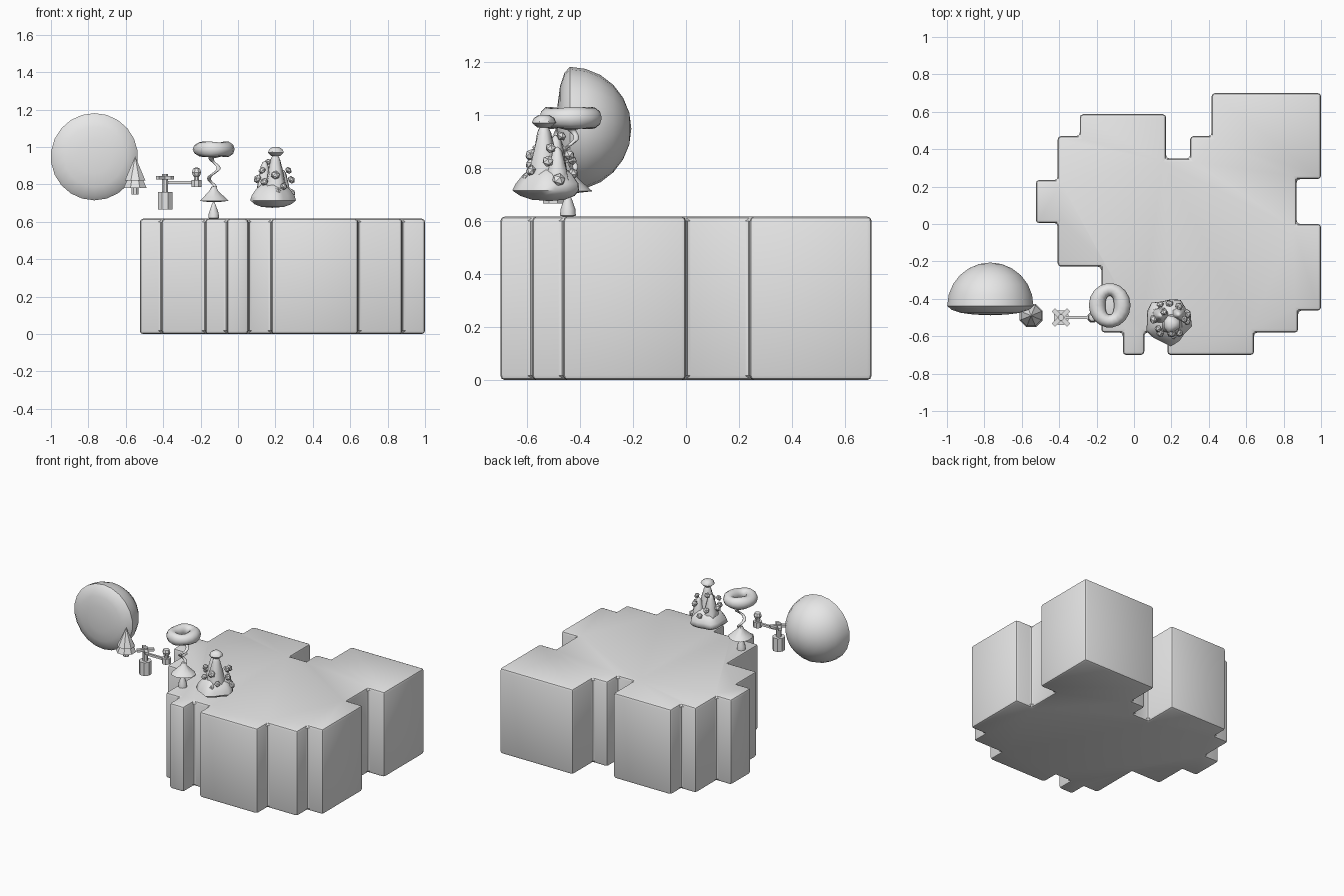
import bpy, bmesh, math, random
from mathutils import Vector, Matrix

if "Cube" in bpy.data.objects:
    bpy.data.objects.remove(bpy.data.objects["Cube"])

random.seed(4)
grey = bpy.data.materials.new("grey")
grey.diffuse_color = (0.8, 0.8, 0.8, 1)
grey.use_nodes = True
grey.node_tree.nodes["Principled BSDF"].inputs["Base Color"].default_value = grey.diffuse_color


def finish(name, bm, loc=(0, 0, 0), angle=35):
    bmesh.ops.remove_doubles(bm, verts=bm.verts, dist=1e-5)
    bmesh.ops.recalc_face_normals(bm, faces=bm.faces)
    me = bpy.data.meshes.new(name)
    bm.to_mesh(me)
    bm.free()
    me.materials.append(grey)
    ob = bpy.data.objects.new(name, me)
    ob.location = loc
    bpy.context.collection.objects.link(ob)
    bpy.ops.object.select_all(action='DESELECT')
    ob.select_set(True)
    bpy.context.view_layer.objects.active = ob
    bpy.ops.object.shade_smooth_by_angle(angle=math.radians(angle))
    return ob


def rings(name, prof, loc, n=8, angle=35, wobble=None, axis_y=False, turn=0):
    """Stack rings given as (radius, height, dx, dy) and skin them."""
    bm = bmesh.new()
    rows = []
    for p in prof:
        r, z = p[:2]
        dx, dy = p[2:] if len(p) > 2 else (0, 0)
        row = []
        for i in range(n):
            a = 2 * math.pi * (i + 0.5) / n + turn
            k = wobble(a, z) if wobble else 1
            x, y = dx + r * k * math.cos(a), dy + r * k * math.sin(a)
            row.append(bm.verts.new((x, z, y) if axis_y else (x, y, z)))
        rows.append(row)
    for a, b in zip(rows, rows[1:]):
        for i in range(n):
            j = (i + 1) % n
            bm.faces.new((a[i], a[j], b[j], b[i]))
    for row, r in ((rows[0], prof[0][0]), (rows[-1], prof[-1][0])):
        if r > 1e-4:
            bm.faces.new(row)
    return finish(name, bm, loc, angle)


def box(name, loc, size, rot=0):
    bm = bmesh.new()
    bmesh.ops.create_cube(bm, size=1)
    bmesh.ops.scale(bm, vec=size, verts=bm.verts)
    bmesh.ops.rotate(bm, matrix=Matrix.Rotation(rot, 3, 'Z'), verts=bm.verts)
    return finish(name, bm, loc)


# Stepped slab
outline = [(1, .7), (.415, .7), (.415, .47), (.3, .47), (.3, .35), (.172, .35),
           (.172, .587), (-.29, .587), (-.29, .47), (-.408, .47), (-.408, .235),
           (-.525, .235), (-.525, .005), (-.408, .005), (-.408, -.228),
           (-.175, -.228), (-.175, -.58), (-.06, -.58), (-.06, -.7), (.055, -.7),
           (.055, -.58), (.178, -.58), (.178, -.7), (.642, -.7), (.642, -.58),
           (.878, -.58), (.878, -.463), (1, -.463), (1, 0), (.87, 0),
           (.87, .24), (1, .24)]
bm = bmesh.new()
base = bm.faces.new([bm.verts.new((x, y, 0)) for x, y in outline])
ext = bmesh.ops.extrude_face_region(bm, geom=[base])
bmesh.ops.translate(bm, vec=(0, 0, .617),
                    verts=[v for v in ext["geom"] if isinstance(v, bmesh.types.BMVert)])
bmesh.ops.recalc_face_normals(bm, faces=bm.faces)
bmesh.ops.bevel(bm, geom=list(bm.edges), offset=.018, segments=2, profile=.5, affect='EDGES')
finish("stepped_slab", bm, angle=30)

# Upright dome with a shallow front
prof = [(0, -.05), (.09, -.046), (.16, -.037), (.21, -.02)]
prof += [(.233 * math.cos(a), .232 * math.sin(a)) for a in
         [math.radians(d) for d in (0, 15, 30, 45, 60, 75, 90)]]
rings("dome", prof, (-.768, -.438, .948), n=22, angle=45, axis_y=True)

# Small conifer
tx, ty = -.55, -.49
rings("tree_trunk", [(.02, .745), (.02, .79)], (tx, ty, 0))
rings("tree_lower_tier", [(.067, .78), (.025, .87)], (tx, ty, 0), angle=20)
rings("tree_upper_tier", [(.06, .82), (0, .95)], (tx, ty, 0), angle=20)

# Standpipe with cross handle and side arm
px, py = -.39, -.5
rings("pipe_base", [(.042, .665), (.042, .76)], (px, py, 0))
rings("pipe_neck", [(.018, .75), (.018, .855)], (px, py, 0))
for k in range(2):
    box("cross_handle_%d" % k, (px, py, .835), (.115, .024, .018), math.pi * (.25 + .5 * k))
box("side_arm", (-.3, py, .81), (.17, .016, .016))
rings("arm_cup", [(.03, .785), (.03, .825)], (-.222, py, 0))
rings("arm_neck", [(.014, .82), (.014, .86)], (-.222, py, 0))
rings("arm_ball", [(0, .838), (.02, .845), (.027, .865), (.02, .885), (0, .892)],
      (-.222, py, 0))

# Twisted stalk with ring cap
sx, sy = -.13, -.435
rings("stalk_foot", [(.02, .705), (.082, .712), (.06, .732), (.025, .765), (.013, .79)],
      (sx, sy, 0), n=10, wobble=lambda a, z: 1 + .06 * math.cos(3 * a))
stem = []
for i in range(25):
    t = i / 24
    amp = .028 * math.sin(math.pi * t) ** .6
    a = 2 * math.pi * 1.6 * t
    stem.append((.011 + .012 * max(0, t - .8) * 5, .77 + .19 * t,
                 amp * math.cos(a), amp * math.sin(a)))
rings("twisted_stem", stem, (sx, sy, 0), n=8, angle=60)
bm = bmesh.new()
grid = []
for i in range(18):
    a = 2 * math.pi * i / 18
    c, s = math.cos(a), math.sin(a)
    w = .045 * c * c + .034 * s * s
    lump = 1 + .08 * math.sin(3 * a + 1)
    row = []
    for j in range(10):
        b = 2 * math.pi * j / 10
        row.append(bm.verts.new(((.067 + w * math.cos(b)) * c,
                                 (.085 + w * math.cos(b)) * s,
                                 .04 * lump * math.sin(b))))
    grid.append(row)
for i in range(18):
    for j in range(10):
        p, q, m = grid[i], grid[(i + 1) % 18], (j + 1) % 10
        bm.faces.new((p[j], q[j], q[m], p[m]))
finish("ring_cap", bm, (sx, sy, .988), angle=60)
rings("cap_underside", [(.012, .942), (.045, .95), (.06, .965), (0, .975)], (sx, sy, 0), n=10)
rings("teardrop_stud", [(0, .612), (.03, .62), (.028, .645), (.012, .69), (0, .715)],
      (sx, -.445, 0), n=10, angle=60)

# Rocky mound with two peaks
rx, ry = .183, -.515
lobes = lambda a, z: 1 + .09 * math.cos(5 * a + .6) + .03 * math.sin(3 * a)
rings("mound", [(0, .675), (.06, .68), (.1, .695), (.122, .715, 0, -.005),
                (.115, .74), (.09, .775), (.06, .80), (0, .82)],
      (rx, ry, 0), n=15, angle=60, wobble=lobes)
for name, dx, dy, r, top in (("tall_peak", .018, -.02, .062, .965),
                             ("left_peak", -.04, .025, .05, .925),
                             ("right_peak", .055, .03, .045, .88)):
    h = top - .75
    rings(name, [(r, .75), (r * .85, .75 + h * .3), (r * .6, .75 + h * .6),
                 (r * .4, .75 + h * .85), (r * .22, top - .006), (0, top)],
          (rx + dx, ry + dy, 0), n=9, angle=60,
          wobble=lambda a, z: 1 + .1 * math.cos(4 * a + 20 * z))

# Cap on the tall peak
rings("peak_cap", [(0, .95), (.025, .952), (.046, .97), (.038, .988), (.018, 1.0), (0, 1.0)],
      (rx + .018, ry - .02, 0), n=8, angle=45, wobble=lambda a, z: 1 + .1 * math.cos(3 * a))

# Knobs clinging to the mound
knobs = [(.13, -.56, .875), (.27, -.51, .875), (.14, -.585, .815), (.245, -.585, .79),
         (.16, -.47, .92), (.285, -.52, .825), (.285, -.48, .755), (.105, -.51, .83),
         (.2, -.585, .85), (.14, -.43, .83), (.24, -.44, .85), (.19, -.425, .78),
         (.21, -.60, .765)]
for i, p in enumerate(knobs):
    bm = bmesh.new()
    bmesh.ops.create_icosphere(bm, subdivisions=1, radius=random.uniform(.02, .027))
    bmesh.ops.scale(bm, vec=(1, 1, .8), verts=bm.verts)
    out = Vector((p[0] - rx, p[1] - ry, .06))
    bmesh.ops.rotate(bm, matrix=out.to_track_quat('Z', 'Y').to_matrix(), verts=bm.verts)
    finish("knob_%d" % i, bm, p, angle=30)
